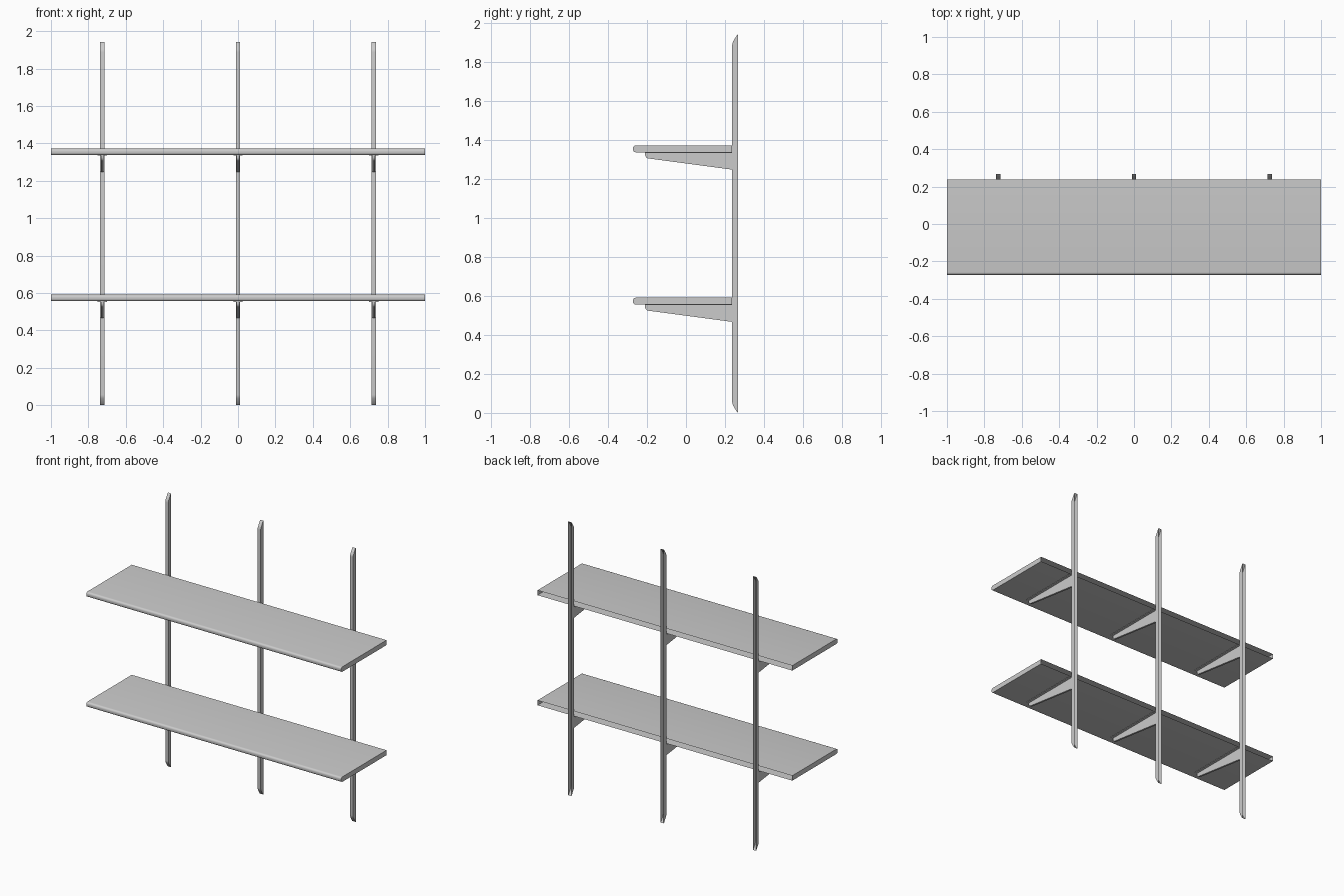
import bpy, bmesh
from math import sin, cos, pi

if "Cube" in bpy.data.objects:
    bpy.data.objects.remove(bpy.data.objects["Cube"])

def arc(cy, cz, r, a0, a1, n=5):
    """Points of a corner arc in the y-z plane, angles in degrees."""
    return [(cy + r * cos((a0 + (a1 - a0) * i / n) * pi / 180),
             cz + r * sin((a0 + (a1 - a0) * i / n) * pi / 180)) for i in range(n + 1)]

def extrude_x(name, profile, x, width, open_back=None):
    """Extrude a y-z profile along x; optionally leave the wall side at y=open_back open."""
    bm = bmesh.new()
    face = bm.faces.new([bm.verts.new((x - width / 2, y, z)) for y, z in profile])
    ext = bmesh.ops.extrude_face_region(bm, geom=[face], use_keep_orig=True)
    verts = [g for g in ext["geom"] if isinstance(g, bmesh.types.BMVert)]
    bmesh.ops.translate(bm, verts=verts, vec=(width, 0, 0))
    bmesh.ops.recalc_face_normals(bm, faces=bm.faces)
    if open_back is not None:
        back = [f for f in bm.faces if all(abs(v.co.y - open_back) < 1e-4 for v in f.verts)]
        bmesh.ops.delete(bm, geom=back, context="FACES")
    me = bpy.data.meshes.new(name)
    bm.to_mesh(me)
    bm.free()
    ob = bpy.data.objects.new(name, me)
    bpy.context.collection.objects.link(ob)
    bpy.context.view_layer.objects.active = ob
    bpy.ops.object.select_all(action="DESELECT")
    ob.select_set(True)
    bpy.ops.object.shade_smooth_by_angle(angle=pi / 6)
    return ob

FRONT, WALL, JOIN = -0.272, 0.268, 0.237
HEIGHT = 1.943
POSTS = (-0.725, 0, 0.725)
SHELVES = (0.556, 1.337)   # underside heights
THICK = 0.035

# Wall uprights: slanted, slightly rounded ends, open towards the wall
low = [(WALL, 0), (0.262, 0.004), (0.242, 0.037), (0.238, 0.046), (JOIN, 0.055)]
upright = low + [(y, HEIGHT - z) for y, z in reversed(low)]
for x in POSTS:
    extrude_x("upright", upright, x, 0.024, open_back=WALL)

for z in SHELVES:
    # Shelf board: rounded front edge, hollow and open at the back
    r = 0.014
    board = ([(JOIN, z + THICK)] + arc(FRONT + r, z + THICK - r, r, 90, 180)
             + arc(FRONT + r, z + r, r, 180, 270) + [(JOIN, z)])
    extrude_x("shelf", board, 0, 2.0, open_back=JOIN)

    # Tapered brackets with a thin mounting flange under the shelf
    top = z - 0.003
    bracket = ([(JOIN, top), (-0.21, top), (-0.21, z - 0.014)]
               + arc(-0.19, z - 0.012, 0.02, 190, 262, 4) + [(JOIN, z - 0.089)])
    flange = [(JOIN, z), (-0.21, z), (-0.21, top), (JOIN, top)]
    for x in POSTS:
        extrude_x("bracket", bracket, x, 0.014, open_back=JOIN)
        extrude_x("bracket_flange", flange, x, 0.05)
